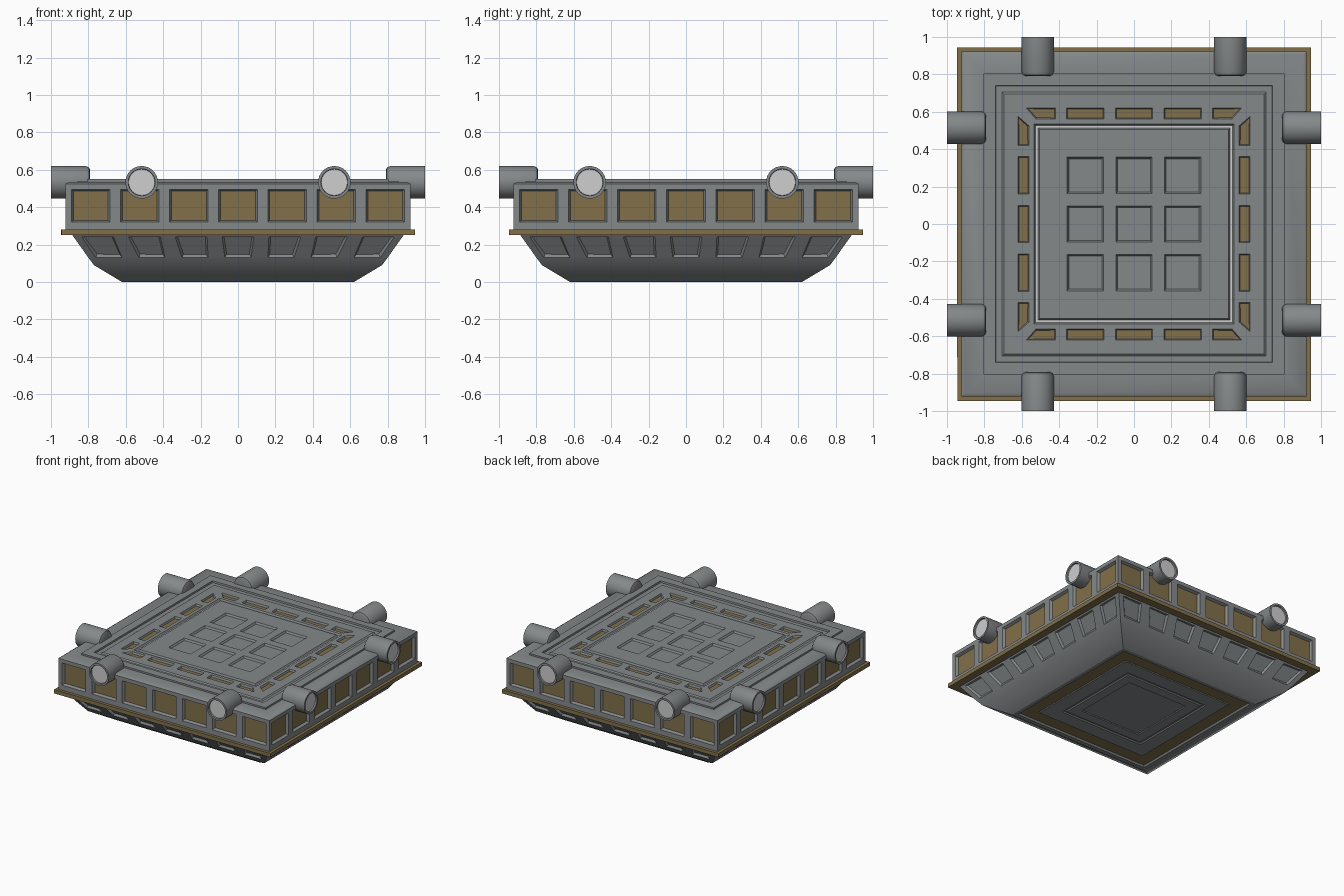
import bpy, bmesh, math
from mathutils import Matrix, Vector

if "Cube" in bpy.data.objects:
    bpy.data.objects.remove(bpy.data.objects["Cube"], do_unlink=True)


def make_material(name, rgb):
    mat = bpy.data.materials.new(name)
    mat.use_nodes = True
    mat.diffuse_color = (*rgb, 1)
    mat.node_tree.nodes["Principled BSDF"].inputs["Base Color"].default_value = (*rgb, 1)
    return mat


MATERIALS = [make_material("hull grey", (0.235, 0.25, 0.255)),
             make_material("bronze", (0.22, 0.16, 0.068)),
             make_material("pale light", (0.62, 0.62, 0.62))]
GREY, BRONZE, PALE = range(3)


def finish(name, bm):
    bmesh.ops.remove_doubles(bm, verts=bm.verts, dist=0.0001)
    mesh = bpy.data.meshes.new(name)
    bm.to_mesh(mesh)
    bm.free()
    obj = bpy.data.objects.new(name, mesh)
    bpy.context.collection.objects.link(obj)
    for mat in MATERIALS:
        mesh.materials.append(mat)
    bpy.ops.object.select_all(action="DESELECT")
    obj.select_set(True)
    bpy.context.view_layer.objects.active = obj
    bpy.ops.object.shade_smooth_by_angle(angle=math.radians(30))
    return obj


def recess(bm, faces, border, depth, colour):
    bm.normal_update()
    bmesh.ops.inset_individual(bm, faces=faces, thickness=border, depth=-depth)
    for face in faces:
        face.material_index = colour


def square_loft(name, rings, colours={}, panels={}):
    """Stack square rings (half width, height); a band may hold a row of recessed panels."""
    bm = bmesh.new()
    for turn in range(4):
        spin = Matrix.Rotation(turn * math.pi / 2, 3, "Z")
        for i, ((r0, z0), (r1, z1)) in enumerate(zip(rings, rings[1:])):
            lower, upper, border, depth, colour = panels.get(i, ([], [], 0, 0, GREY))
            lower, upper = [-r0, *lower, r0], [-r1, *upper, r1]
            cut = []
            for j in range(len(lower) - 1):
                corners = [(lower[j], -r0, z0), (lower[j + 1], -r0, z0),
                           (upper[j + 1], -r1, z1), (upper[j], -r1, z1)]
                face = bm.faces.new([bm.verts.new(spin @ Vector(c)) for c in corners])
                face.material_index = colours.get(i, GREY)
                if j % 2:
                    cut.append(face)
            if cut:
                recess(bm, cut, border, depth, colour)
    return finish(name, bm)


def row(count, pitch, half):
    """Start and end positions of an evenly spaced row of panels."""
    first = -(count - 1) / 2
    return [(first + i) * pitch + s * half for i in range(count) for s in (-1, 1)]


# Lower hull: underside with bronze band, sloped flanks with sunken panels
square_loft("lower_hull",
            [(0, 0.012), (0.26, 0.012), (0.265, 0.006), (0.34, 0.006), (0.345, 0.014),
             (0.36, 0.014), (0.365, 0.006), (0.48, 0.006), (0.485, 0.012), (0.58, 0.012),
             (0.59, 0), (0.62, 0), (0.77, 0.09), (0.80, 0.13), (0.878, 0.24), (0.885, 0.25)],
            colours={8: BRONZE},
            panels={13: (row(7, 0.23, 0.07), row(7, 0.25, 0.085), 0.014, 0.016, GREY)})

# Bronze trim between the two hull halves
square_loft("trim_band", [(0.86, 0.25), (0.945, 0.25), (0.945, 0.28), (0.90, 0.28)],
            colours={0: BRONZE, 1: BRONZE, 2: BRONZE})

# Upper hull: windowed walls, stepped rim, slotted roof and lit channel
slots = row(3, 0.26, 0.10)
slot_outer = [-0.575, -0.42, *slots, 0.42, 0.575]
slot_inner = [-0.525, -0.42, *slots, 0.42, 0.525]
window = row(7, 0.2625, 0.103)
square_loft("upper_hull",
            [(0.922, 0.275), (0.922, 0.32), (0.922, 0.495), (0.922, 0.525), (0.905, 0.535),
             (0.805, 0.537), (0.805, 0.55), (0.74, 0.55), (0.738, 0.537), (0.705, 0.537),
             (0.695, 0.545), (0.62, 0.545), (0.562, 0.545), (0.535, 0.545), (0.527, 0.533),
             (0.513, 0.533), (0.505, 0.545)],
            colours={14: PALE},
            panels={1: (window, window, 0.014, 0.02, BRONZE),
                    11: (slot_outer, slot_inner, 0.008, 0.014, BRONZE)})

# Central deck plate with a grid of shallow square wells
bm = bmesh.new()
breaks = [-0.505, *row(3, 0.26, 0.097), 0.505]
wells = []
for i in range(len(breaks) - 1):
    for j in range(len(breaks) - 1):
        (x0, x1), (y0, y1) = breaks[i:i + 2], breaks[j:j + 2]
        face = bm.faces.new([bm.verts.new((x, y, 0.545)) for x, y in
                             ((x0, y0), (x1, y0), (x1, y1), (x0, y1))])
        if i % 2 and j % 2:
            wells.append(face)
recess(bm, wells, 0.012, 0.014, GREY)
finish("deck_plate", bm)


# Side tubes: two per side, each with a pale lamp face set in its outer end
def tube(name, turn, x):
    bm = bmesh.new()
    profile = [(0, 0.79), (0.065, 0.79), (0.08, 0.797), (0.087, 0.815),
               (0.087, 1.0), (0.072, 1.0), (0.07, 0.988), (0, 0.988)]
    sides = 32
    spin = Matrix.Rotation(turn * math.pi / 2, 3, "Z")

    def point(radius, out, k):
        a = 2 * math.pi * k / sides
        return spin @ Vector((x + radius * math.cos(a), -out, 0.533 + radius * math.sin(a)))

    for i, ((r0, d0), (r1, d1)) in enumerate(zip(profile, profile[1:])):
        for k in range(sides):
            pts = [point(r0, d0, k), point(r0, d0, k + 1), point(r1, d1, k + 1), point(r1, d1, k)]
            face = bm.faces.new([bm.verts.new(p) for p in pts])
            face.material_index = PALE if i == len(profile) - 2 else GREY
    finish(name, bm)


for turn, side in enumerate(("front", "left", "back", "right")):
    for x, end in ((-0.515, "first"), (0.515, "second")):
        tube(f"{side}_tube_{end}", turn, x)
